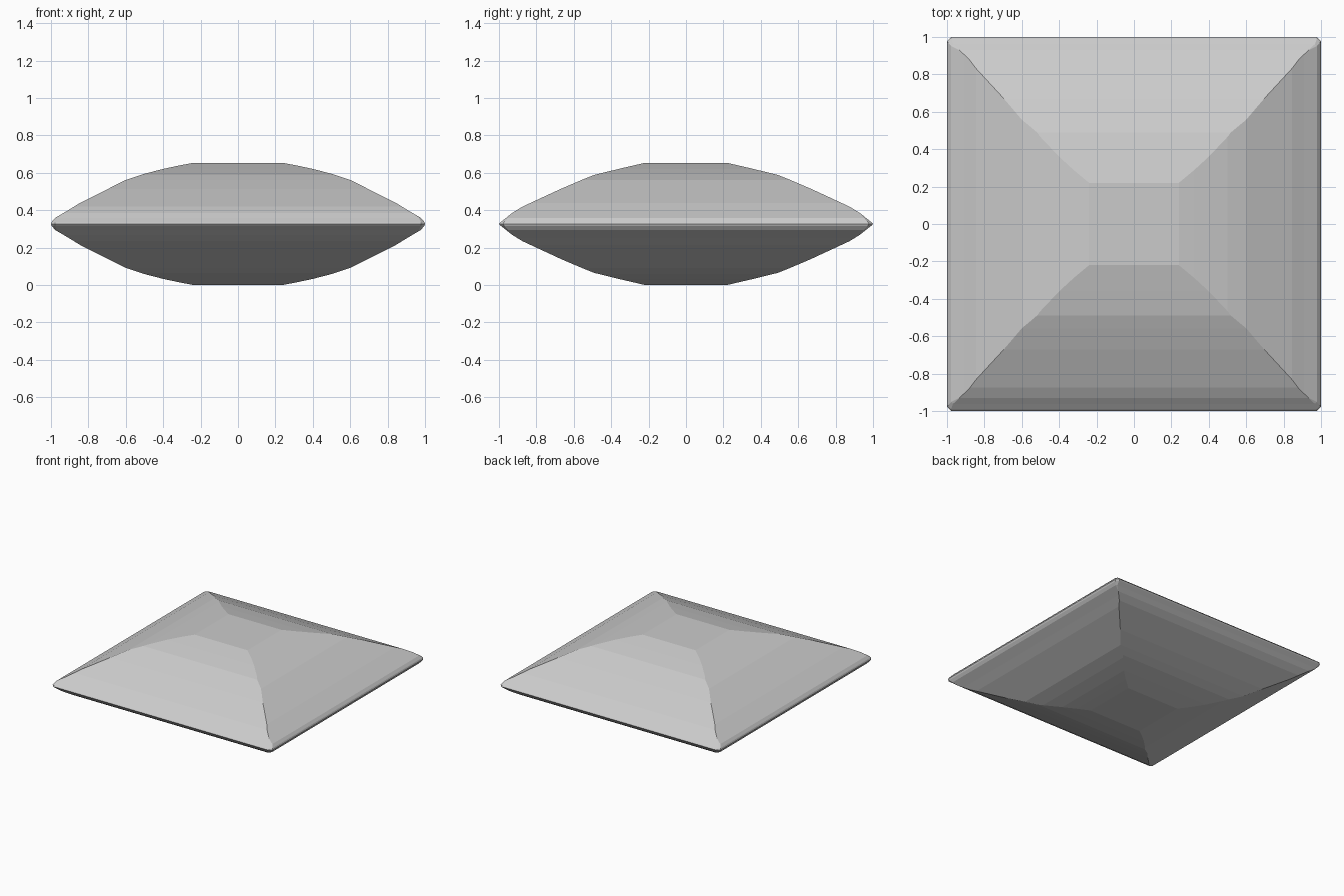
import bpy, bmesh

if "Cube" in bpy.data.objects:
    bpy.data.objects.remove(bpy.data.objects["Cube"])

MID = 0.328  # height of the rim
# half profiles (height above the rim, half width), rim to crown
PROFILE_X = [(0.0, 1.0), (0.012, 0.995), (0.032, 0.978), (0.072, 0.91), (0.112, 0.845),
             (0.235, 0.60), (0.268, 0.50), (0.294, 0.40), (0.311, 0.32), (0.3265, 0.24)]
PROFILE_Y = [(0.0, 1.0), (0.008, 0.993), (0.032, 0.962), (0.058, 0.93), (0.092, 0.875),
             (0.187, 0.67), (0.234, 0.56), (0.262, 0.49), (0.294, 0.36), (0.3265, 0.22)]


def width_at(profile, h):
    for (h0, w0), (h1, w1) in zip(profile, profile[1:]):
        if h <= h1:
            return w0 + (w1 - w0) * (h - h0) / (h1 - h0)
    return profile[-1][1]


def ring(bm, z, a, b, c):
    """Rectangle with clipped corners."""
    pts = [(a - c, -b), (a, -b + c), (a, b - c), (a - c, b),
           (-a + c, b), (-a, b - c), (-a, -b + c), (-a + c, -b)]
    return [bm.verts.new((x, y, z)) for x, y in pts]


# Cushion: stacked rectangles following both profiles, mirrored about the rim
heights = sorted({h for h, w in PROFILE_X + PROFILE_Y})
levels = [-h for h in reversed(heights[1:])] + heights
bm = bmesh.new()
rings = []
for h in levels:
    clip = max(0.0, 0.022 * (1 - abs(h) / 0.06))
    rings.append(ring(bm, MID + h, width_at(PROFILE_X, abs(h)),
                      width_at(PROFILE_Y, abs(h)), clip))
for low, high in zip(rings, rings[1:]):
    for i in range(8):
        j = (i + 1) % 8
        bm.faces.new((low[i], low[j], high[j], high[i]))
bm.faces.new(rings[-1])
bm.faces.new(rings[0][::-1])
bmesh.ops.remove_doubles(bm, verts=bm.verts, dist=0.0005)
for v in bm.verts:
    v.co.z = max(0.0, v.co.z - (MID - 0.3265))
bmesh.ops.recalc_face_normals(bm, faces=bm.faces)

mesh = bpy.data.meshes.new("cushion")
bm.to_mesh(mesh)
bm.free()
cushion = bpy.data.objects.new("cushion", mesh)
bpy.context.collection.objects.link(cushion)
